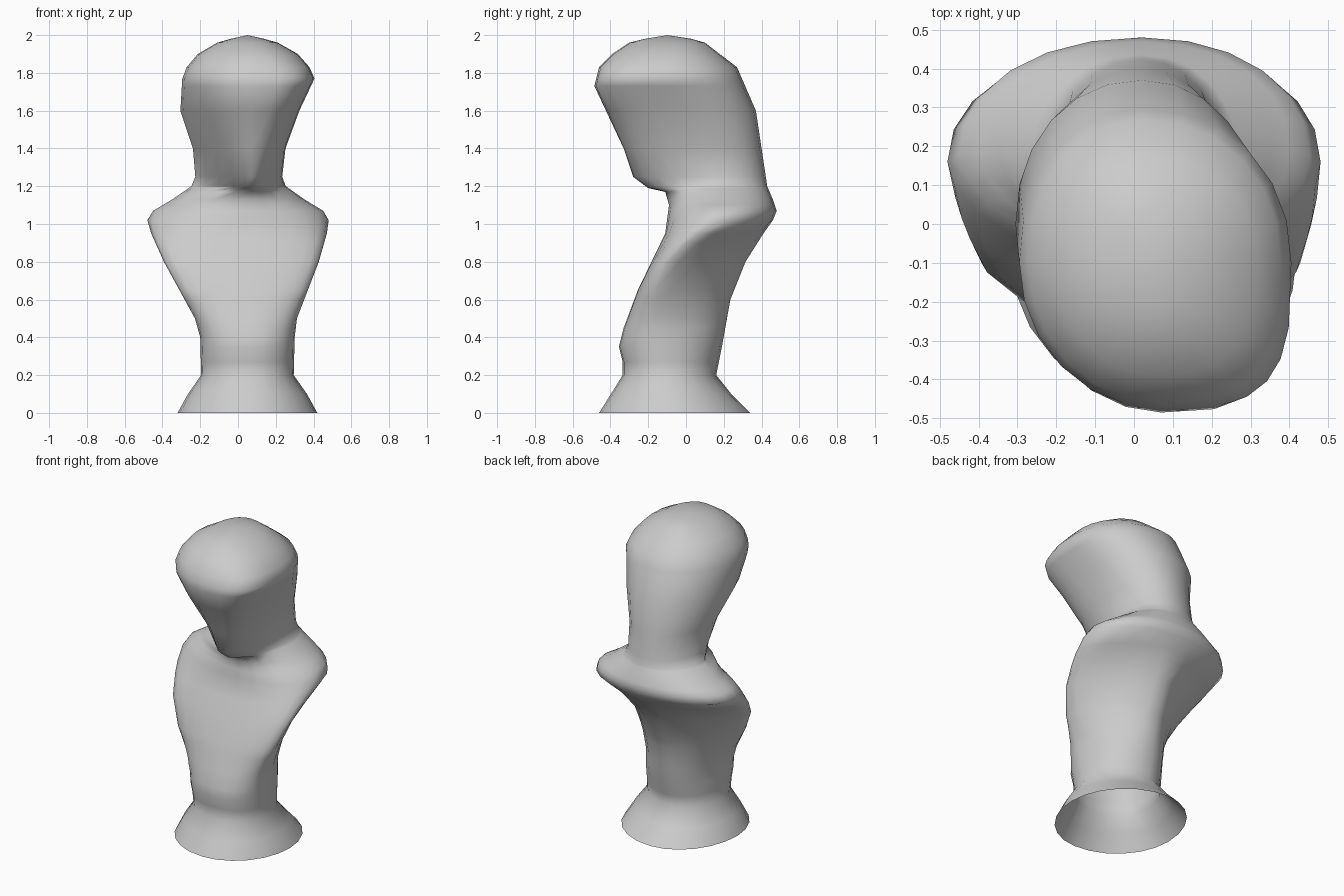
import bpy, bmesh
from math import cos, sin, pi, copysign

default_cube = bpy.data.objects.get("Cube")
if default_cube:
    bpy.data.objects.remove(default_cube, do_unlink=True)

SIDES = 24
FRONT_X = 0.07  # the chin and brow lie on this line
BACK_X = 0.02   # the spine lies on this line

# Profiles of the bust from foot to crown, as (height, value)
half_width = [(0, .37), (.1, .315), (.2, .245), (.4, .25), (.5, .27), (.65, .34),
              (.8, .41), (.95, .465), (1.02, .48), (1.07, .45), (1.13, .35),
              (1.2, .25), (1.25, .23), (1.4, .245), (1.6, .315), (1.77, .35),
              (1.83, .325), (1.9, .265), (1.96, .16), (1.98, .09)]
sway = [(0, .05), (.4, .05), (1.02, 0), (1.6, .01), (1.77, .055), (1.98, .05)]
front = [(0, -.46), (.2, -.335), (.27, -.335), (.35, -.355), (.45, -.33), (.65, -.255),
         (.95, -.11), (1.1, -.09), (1.17, -.11), (1.19, -.2), (1.25, -.28), (1.4, -.33),
         (1.73, -.485), (1.83, -.46), (1.9, -.39), (1.96, -.3), (1.98, -.22)]
back = [(0, .34), (.1, .24), (.2, .16), (.35, .19), (.6, .235), (.8, .315), (.95, .41),
        (1.02, .46), (1.07, .48), (1.13, .46), (1.2, .43), (1.4, .4), (1.6, .37),
        (1.83, .27), (1.96, .1), (1.98, .03)]
widest_y = [(0, -.07), (.5, -.16), (.65, -.16), (.8, -.1), (.9, 0), (1.02, .16),
            (1.13, .2), (1.25, .14), (1.6, 0), (1.77, -.1), (1.98, -.1)]
# A sharpness of one is an ellipse, more is pointed, less is square
left_front = [(0, 1), (.4, .9), (.95, .9), (1.1, 1.15), (1.17, 1.1), (1.19, 1.3),
              (1.25, 1.15), (1.4, .9), (1.6, .7), (1.77, .6), (1.9, .8), (1.98, 1)]
right_front = [(0, 1), (.4, .9), (.95, .9), (1.1, 1.15), (1.17, 1.1), (1.19, 1.8),
               (1.25, 1.6), (1.4, 1.4), (1.6, 1.15), (1.77, 1), (1.98, 1)]
rear = [(0, 1), (.4, 1), (.65, 1.25), (.8, 1.4), (.95, 1.2), (1.02, .95), (1.98, .95)]


def value_at(profile, height):
    """Read a profile at any height, straight between its points."""
    for (low, start), (high, end) in zip(profile, profile[1:]):
        if height <= high:
            return start + (end - start) * (height - low) / (high - low)
    return profile[-1][1]


def section(height):
    """Four quarter curves that meet at the front, back and both sides."""
    width = value_at(half_width, height)
    middle = value_at(sway, height)
    side_y = value_at(widest_y, height)
    points = []
    for step in range(SIDES):
        angle = 2 * pi * step / SIDES
        across, along = cos(angle), sin(angle)
        if along > 0:
            centre, end, shape = BACK_X, back, rear
        else:
            centre, end = FRONT_X, front
            shape = left_front if across > 0 else right_front
        sharpness = value_at(shape, height)
        side_x = middle + copysign(width, across)
        x = centre + (side_x - centre) * abs(across) ** sharpness
        y = side_y + (value_at(end, height) - side_y) * abs(along) ** sharpness
        points.append((x, y, height))
    return points


# One plain grey clay
clay = bpy.data.materials.new("grey clay")
clay.use_nodes = True
grey = (.6, .6, .6, 1)
clay.diffuse_color = grey
clay.node_tree.nodes["Principled BSDF"].inputs["Base Color"].default_value = grey

# Skin a section at every profile height, open under the foot
profiles = (half_width, sway, front, back, widest_y, left_front, right_front, rear)
heights = sorted({height for profile in profiles for height, value in profile})
bm = bmesh.new()
rings = [[bm.verts.new(point) for point in section(height)] for height in heights]
for lower, upper in zip(rings, rings[1:]):
    for step in range(SIDES):
        after = (step + 1) % SIDES
        bm.faces.new((lower[step], lower[after], upper[after], upper[step]))

# Close the crown with a low fan
crown = bm.verts.new((.05, -.1, 2))
for step in range(SIDES):
    bm.faces.new((rings[-1][step], rings[-1][(step + 1) % SIDES], crown))
for face in bm.faces:
    face.smooth = True

mesh = bpy.data.meshes.new("bust")
bm.to_mesh(mesh)
bm.free()
mesh.materials.append(clay)
bust = bpy.data.objects.new("bust", mesh)
bpy.context.collection.objects.link(bust)
